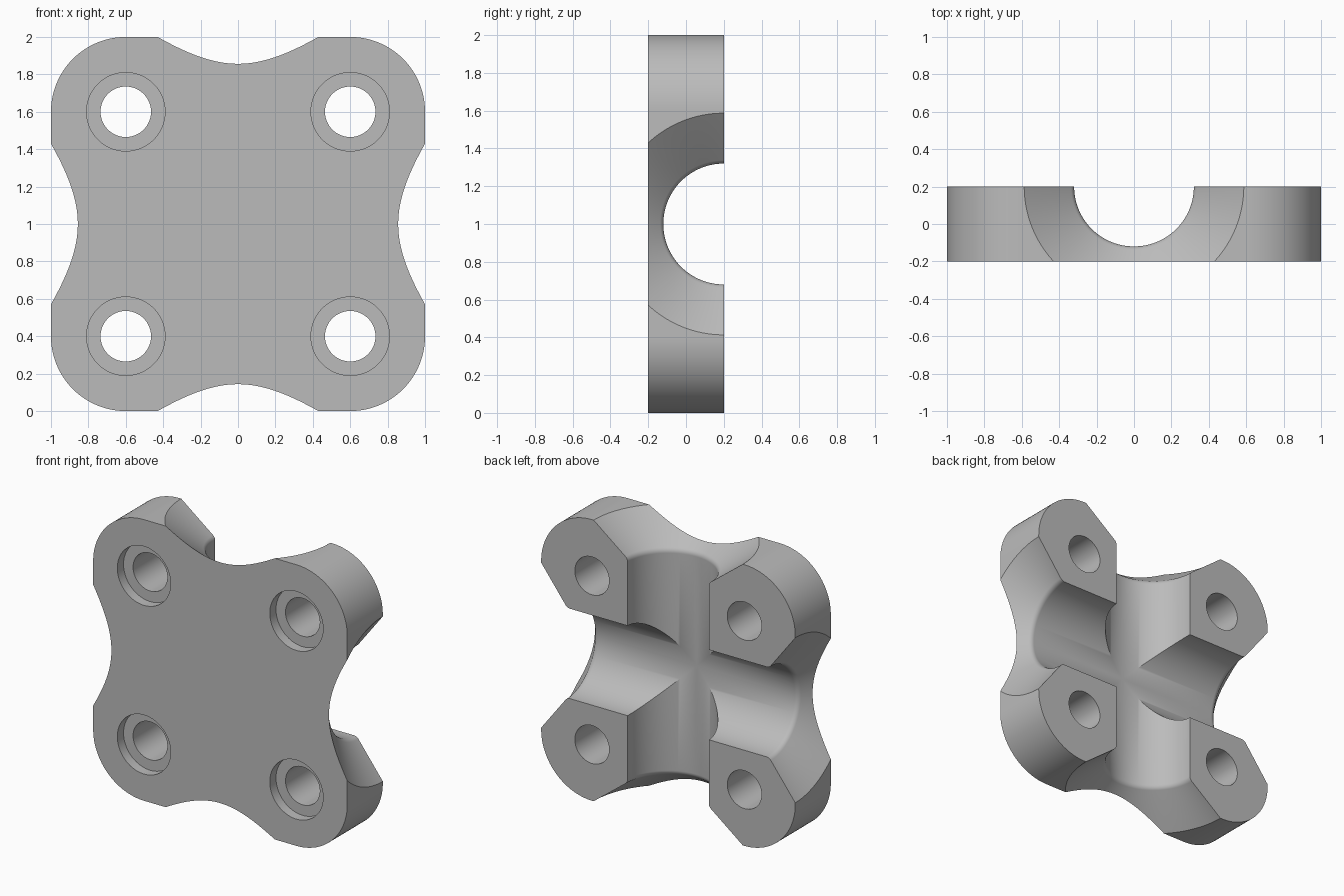
import bpy, bmesh
from math import sin, cos, tan, pi, atan2
from mathutils import Matrix, Vector

if "Cube" in bpy.data.objects:
    bpy.data.objects.remove(bpy.data.objects["Cube"])

HALF, DEPTH = 1.0, 0.2           # half width and half thickness
CORNER = 0.4                     # rounded corner radius
GROOVE, MOUTH, FLARE = 0.32, 0.587, 0.205   # groove radius, mouth radius, flare length
ROUND = 0.045                    # rounding where the flare meets the groove

grey = bpy.data.materials.new("plain_grey")
grey.use_nodes = True
colour = (0.5, 0.5, 0.5, 1)
grey.diffuse_color = colour
grey.node_tree.nodes["Principled BSDF"].inputs["Base Color"].default_value = colour


def finish(name, bm):
    bmesh.ops.recalc_face_normals(bm, faces=bm.faces)
    mesh = bpy.data.meshes.new(name)
    bm.to_mesh(mesh)
    bm.free()
    mesh.materials.append(grey)
    obj = bpy.data.objects.new(name, mesh)
    bpy.context.collection.objects.link(obj)
    return obj


def lathe(name, profile, axis, centre, segments):
    """Closed solid of revolution from (distance along axis, radius) pairs."""
    bm = bmesh.new()
    turn = Vector((0, 0, 1)).rotation_difference(Vector(axis)).to_matrix().to_4x4()
    place = Matrix.Translation(centre) @ turn
    rings = []
    for along, radius in profile:
        angles = [2 * pi * (i + 0.5) / segments for i in range(segments)]
        rings.append([bm.verts.new(place @ Vector((radius * cos(a), radius * sin(a), along)))
                      for a in angles])
    for low, high in zip(rings, rings[1:]):
        for i in range(segments):
            j = (i + 1) % segments
            bm.faces.new((low[i], low[j], high[j], high[i]))
    bm.faces.new(rings[0])
    bm.faces.new(rings[-1])
    return finish(name, bm)


# Square plate with rounded corners, extruded front to back
bm = bmesh.new()
outline = []
for quarter, (sx, sz) in enumerate([(1, 1), (-1, 1), (-1, -1), (1, -1)]):
    for i in range(25):
        a = (quarter + i / 24) * pi / 2
        c = HALF - CORNER
        outline.append(bm.verts.new((sx * c + CORNER * cos(a), -DEPTH,
                                     HALF + sz * c + CORNER * sin(a))))
front = bm.faces.new(outline)
back = bmesh.ops.extrude_face_region(bm, geom=[front])
bmesh.ops.translate(bm, vec=(0, 2 * DEPTH, 0),
                    verts=[v for v in back["geom"] if isinstance(v, bmesh.types.BMVert)])
plate = finish("clamp_plate", bm)

# Groove profile: straight middle, rounded lip, conical mouth, mirrored
slope = atan2(MOUTH - GROOVE, FLARE)
lip = HALF - FLARE - ROUND * tan(slope / 2)
side = [(lip + ROUND * sin(slope * i / 8), GROOVE + ROUND * (1 - cos(slope * i / 8)))
        for i in range(9)]
side.append((HALF + 0.1, MOUTH + 0.1 * tan(slope)))
groove = [(-p, r) for p, r in reversed(side)] + side
cutters = [lathe("groove_cutter", groove, axis, (0, DEPTH, HALF), 144)
           for axis in ((1, 0, 0), (0, 0, 1))]

# Counterbored bolt holes, wide at the front
bolt = [(-0.3, 0.21), (-0.13, 0.21), (-0.13, 0.135), (0.3, 0.135)]
for x in (-0.6, 0.6):
    for z in (0.4, 1.6):
        cutters.append(lathe("bolt_hole_cutter", bolt, (0, 1, 0), (x, 0, z), 64))

# Cut everything out of the plate and discard the cutters
bpy.context.view_layer.objects.active = plate
plate.select_set(True)
for cutter in cutters:
    cutter.hide_render = True
    cut = plate.modifiers.new("cut", "BOOLEAN")
    cut.operation = "DIFFERENCE"
    cut.solver = "EXACT"
    cut.object = cutter
    bpy.ops.object.modifier_apply(modifier=cut.name)
    bpy.data.objects.remove(cutter)

bpy.ops.object.shade_smooth_by_angle(angle=pi / 6)
